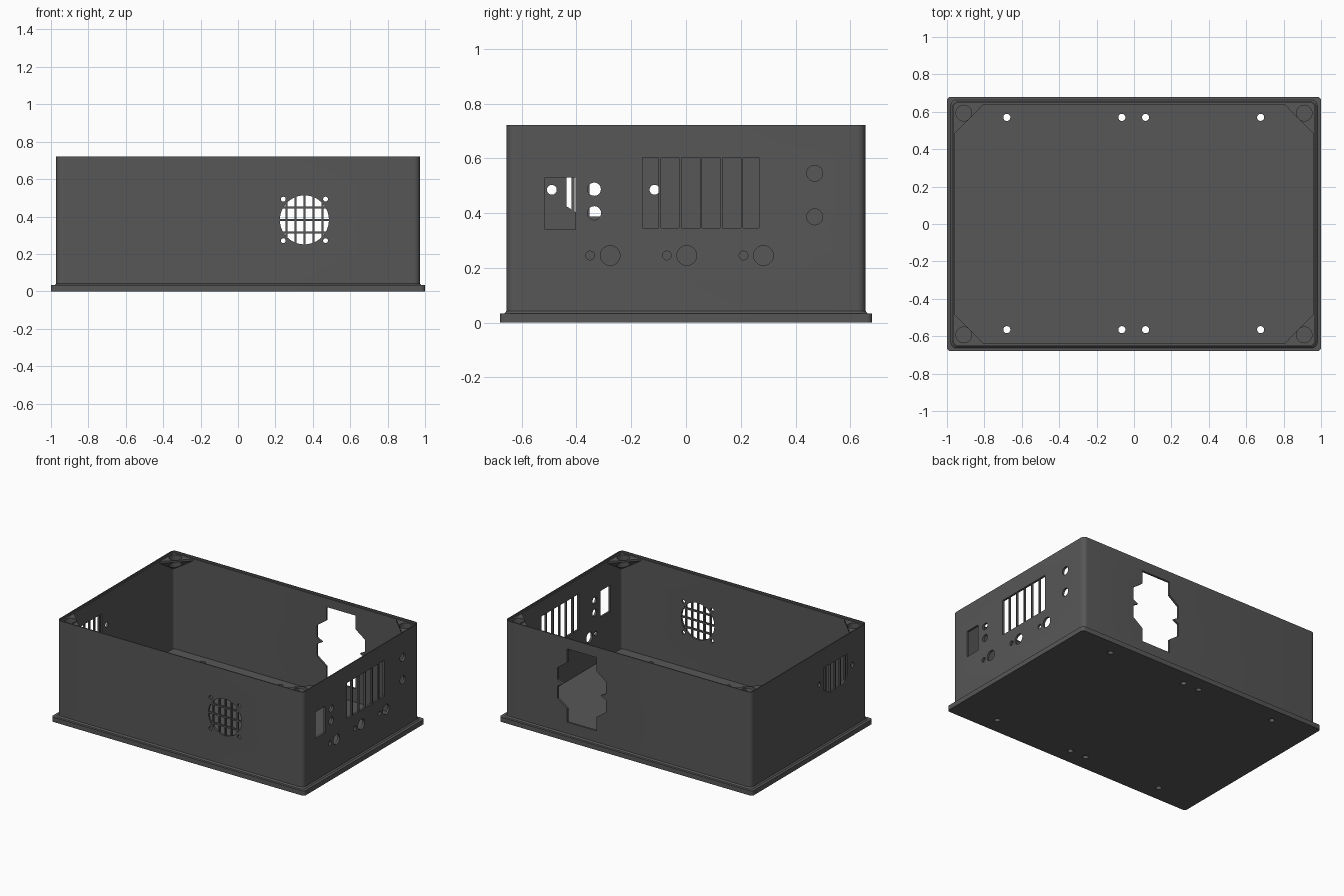
import bpy, bmesh, math
from mathutils import Vector

if "Cube" in bpy.data.objects:
    bpy.data.objects.remove(bpy.data.objects["Cube"])

grey = bpy.data.materials.new("dark_grey")
grey.diffuse_color = (0.095, 0.095, 0.095, 1)
grey.use_nodes = True
grey.node_tree.nodes["Principled BSDF"].inputs["Base Color"].default_value = grey.diffuse_color


def make(name, bm):
    bmesh.ops.recalc_face_normals(bm, faces=bm.faces)
    me = bpy.data.meshes.new(name)
    bm.to_mesh(me)
    bm.free()
    me.materials.append(grey)
    ob = bpy.data.objects.new(name, me)
    bpy.context.collection.objects.link(ob)
    return ob


def cut(ob, bm):
    """Subtract a set of prisms from an object."""
    cutter = make("cutter", bm)
    cutter.hide_render = True
    mod = ob.modifiers.new("cut", 'BOOLEAN')
    mod.operation, mod.solver, mod.object = 'DIFFERENCE', 'EXACT', cutter
    bpy.context.view_layer.objects.active = ob
    bpy.ops.object.modifier_apply(modifier=mod.name)
    bpy.data.objects.remove(cutter)


def loft(bm, rings, closed_ends=True):
    loops = [[bm.verts.new(p) for p in ring] for ring in rings]
    n = len(loops[0])
    for a, b in zip(loops, loops[1:]):
        for i in range(n):
            j = (i + 1) % n
            bm.faces.new((a[i], a[j], b[j], b[i]))
    if closed_ends:
        bm.faces.new(loops[0])
        bm.faces.new(loops[-1])


def prism(bm, pts, axis, lo, hi):
    """Extrude a 2D outline along x, y or z."""
    place = {'x': lambda u, v, d: (d, u, v),
             'y': lambda u, v, d: (u, d, v),
             'z': lambda u, v, d: (u, v, d)}[axis]
    loft(bm, [[place(u, v, d) for u, v in pts] for d in (lo, hi)])


def disc(u, v, r, n=32):
    return [(u + r * math.cos(2 * math.pi * i / n),
             v + r * math.sin(2 * math.pi * i / n)) for i in range(n)]


def rect(u0, u1, v0, v1):
    return [(u0, v0), (u1, v0), (u1, v1), (u0, v1)]


def rounded(hx, hy, r, z, seg=6):
    pts = []
    for k, (sx, sy) in enumerate(((1, 1), (-1, 1), (-1, -1), (1, -1))):
        for i in range(seg + 1):
            a = math.pi / 2 * (k + i / seg)
            pts.append((sx * (hx - r) + r * math.cos(a),
                        sy * (hy - r) + r * math.sin(a), z))
    return pts


# Case: flange, wall, stepped rim, inner wall and floor
bm = bmesh.new()
loft(bm, [rounded(*s) for s in (
    (1.0, 0.68, 0.02, 0), (1.0, 0.68, 0.02, 0.034),
    (0.98, 0.663, 0.03, 0.034), (0.972, 0.655, 0.03, 0.043),
    (0.972, 0.655, 0.03, 0.722), (0.965, 0.648, 0.024, 0.722),
    (0.965, 0.648, 0.024, 0.710), (0.957, 0.640, 0.016, 0.710),
    (0.957, 0.640, 0.016, 0.028))])
case = make("case", bm)

bm = bmesh.new()
# Floor screw holes
for x in (-0.68, -0.065, 0.062, 0.677):
    for y in (-0.565, 0.57):
        prism(bm, disc(x, y, 0.019), 'z', -0.1, 0.1)

# Front fan opening and its screw holes
FX, FZ, FR = 0.355, 0.382, 0.131
prism(bm, disc(FX, FZ, FR, 48), 'y', -0.8, -0.55)
for sx in (-1, 1):
    for sz in (-1, 1):
        prism(bm, disc(FX + sx * 0.113, FZ + sz * 0.111, 0.013, 20), 'y', -0.8, -0.55)

# Back opening: tapered outline with a small notch on each side
half = [(0.115, 0.262), (0.115, 0.165), (0.19, 0.11), (0.19, 0.022), (0.15, 0.0)]
right = half + [(u, -v) for u, v in reversed(half[:-1])]
outline = right + [(-u, v) for u, v in reversed(right)]
prism(bm, [(0.365 + u, 0.385 + v) for u, v in outline], 'y', 0.55, 0.8)

# Left socket opening with two screw holes
LY, LZ = -0.302, 0.485
prism(bm, [(LY + u, LZ + v) for u, v in (
    (-0.135, 0.1), (0.135, 0.1), (0.135, -0.06), (0.075, -0.098),
    (-0.075, -0.098), (-0.135, -0.06))], 'x', -1.1, -0.9)
for y in (-0.49, -0.115):
    prism(bm, disc(y, LZ, 0.018, 24), 'x', -1.1, -0.9)

# Right panel: switch window, slotted window and round holes
prism(bm, rect(-0.515, -0.403, 0.34, 0.529), 'x', 0.9, 1.1)
edges = [-0.158, -0.096, -0.021, 0.055, 0.129, 0.204, 0.267]
for i, (a, b) in enumerate(zip(edges, edges[1:])):
    lo = a if i == 0 else a + 0.004
    hi = b if i == 5 else b - 0.004
    prism(bm, rect(lo, hi, 0.346, 0.602), 'x', 0.9, 1.1)
holes = [(-0.335, 0.487, 0.024), (-0.335, 0.4, 0.025),
         (0.47, 0.545, 0.029), (0.47, 0.386, 0.029)]
for y in (-0.277, 0.003, 0.283):
    holes += [(y, 0.245, 0.036), (y - 0.073, 0.245, 0.016)]
for y, z, r in holes:
    prism(bm, disc(y, z, r), 'x', 0.9, 1.1)
cut(case, bm)

# Fan grille bars
bm = bmesh.new()
W = 0.0055
for i in range(-2, 3):
    d = i * 0.048
    h = math.sqrt(FR * FR - d * d) + 0.004
    prism(bm, rect(FX + d - W, FX + d + W, FZ - h, FZ + h), 'y', -0.654, -0.641)
for i in (-1, 0, 1):
    d = i * 0.067
    h = math.sqrt(FR * FR - d * d) + 0.004
    prism(bm, rect(FX - h, FX + h, FZ + d - W, FZ + d + W), 'y', -0.6535, -0.6415)
make("fan_grille", bm)

# Left opening bars
bm = bmesh.new()
for i in range(-2, 3):
    y = LY + i * 0.055
    low = 0.088 if abs(i) == 2 else 0.102
    prism(bm, rect(y - W, y + W, LZ - low, LZ + 0.104), 'x', -0.971, -0.958)
make("side_grille", bm)

# Corner brackets that taper down into each corner, with screw holes
for name, sx, sy in (("front_left", -1, -1), ("front_right", 1, -1),
                     ("back_left", -1, 1), ("back_right", 1, 1)):
    bm = bmesh.new()
    tri = [(0.961, 0.644), (0.961, 0.48), (0.80, 0.644)]
    top, mid = [[bm.verts.new((sx * x, sy * y, z)) for x, y in tri] for z in (0.708, 0.694)]
    apex = bm.verts.new((sx * 0.961, sy * 0.644, 0.59))
    bm.faces.new(top)
    for i in range(3):
        j = (i + 1) % 3
        bm.faces.new((top[i], top[j], mid[j], mid[i]))
        bm.faces.new((mid[i], mid[j], apex))
    bracket = make(name + "_bracket", bm)
    bm = bmesh.new()
    prism(bm, disc(sx * 0.91, sy * 0.593, 0.042), 'z', 0.5, 0.8)
    cut(bracket, bm)

# Smooth the rounded parts, keep edges sharp
for ob in bpy.context.scene.objects:
    ob.select_set(True)
    bpy.context.view_layer.objects.active = ob
bpy.ops.object.shade_smooth_by_angle(angle=math.radians(30))
